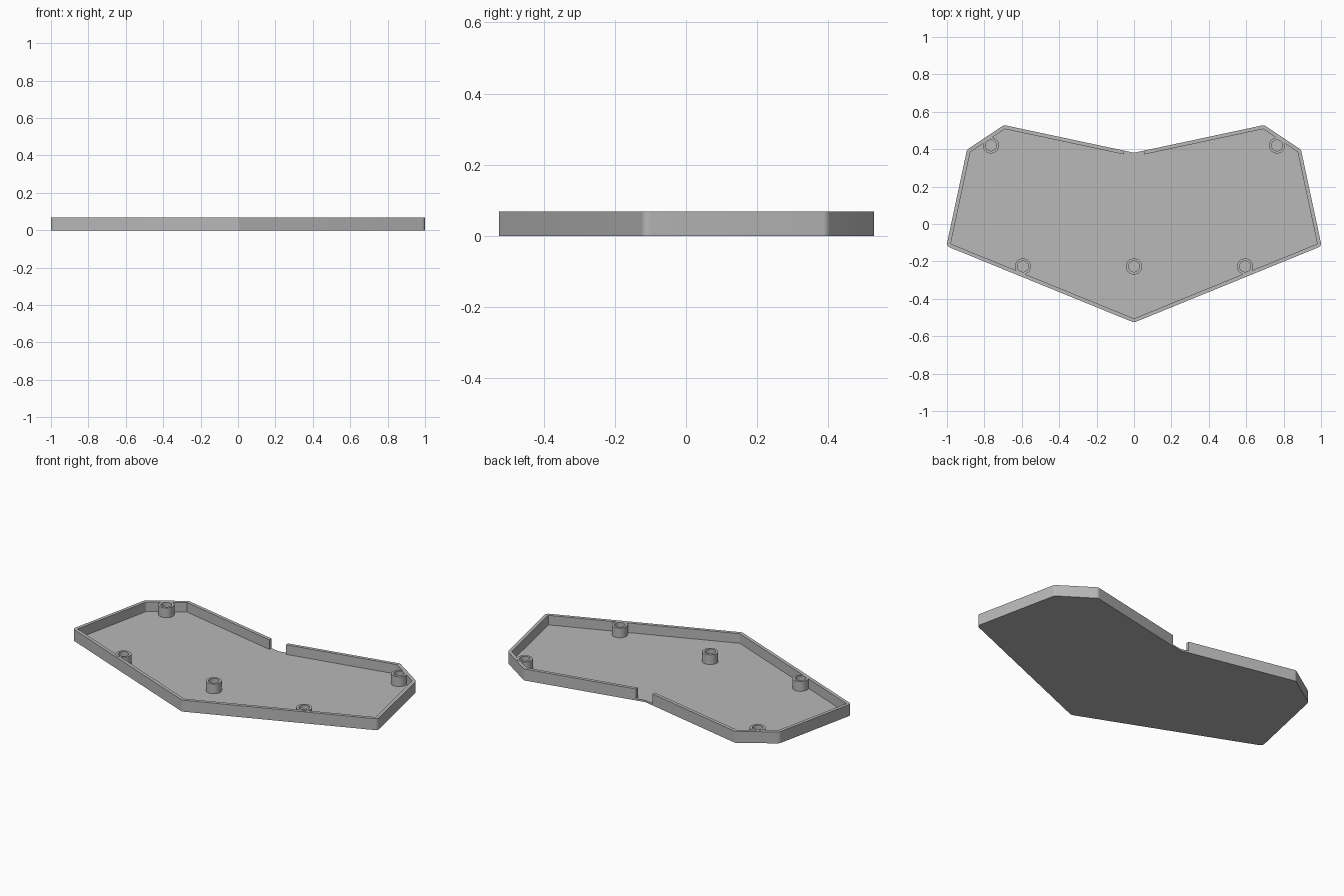
import bpy, bmesh, math
from mathutils import Vector

if "Cube" in bpy.data.objects:
    bpy.data.objects.remove(bpy.data.objects["Cube"])

H, FLOOR, WALL = 0.068, 0.011, 0.02

grey = bpy.data.materials.new("plain grey")
grey.diffuse_color = (0.48, 0.48, 0.48, 1)
grey.use_nodes = True
grey.node_tree.nodes["Principled BSDF"].inputs["Base Color"].default_value = grey.diffuse_color

# Sharp outline, counter-clockwise: right half mirrored to the left; last value is the corner radius
right = [(1.003, -0.118, 0.022), (0.893, 0.397, 0.03), (0.695, 0.529, 0.022)]
outline = [(0, -0.527, 0.022)] + right + [(0, 0.381, 0.06)] + [(-x, y, r) for x, y, r in reversed(right)]


def rounded(inset):
    """Outline moved inwards by inset, with rounded corners."""
    pts = [Vector(p[:2]) for p in outline]
    n, result = len(pts), []
    for i, p in enumerate(pts):
        d0 = (p - pts[i - 1]).normalized()
        d1 = (pts[(i + 1) % n] - p).normalized()
        turn = math.atan2(d0.x * d1.y - d0.y * d1.x, d0.dot(d1))
        n0, n1 = Vector((-d0.y, d0.x)), Vector((-d1.y, d1.x))
        corner = p + (n0 + n1) * inset / (1 + n0.dot(n1))
        side = 1 if turn > 0 else -1
        r = max(outline[i][2] - side * inset, 0.004)
        centre = corner + (n0 + n1) * side * r / (1 + n0.dot(n1))
        start = math.atan2(-n0.y * side, -n0.x * side)
        for k in range(9):
            a = start + turn * k / 8
            result.append((centre.x + r * math.cos(a), centre.y + r * math.sin(a)))
    return result


def finish(name, bm):
    bmesh.ops.recalc_face_normals(bm, faces=bm.faces)
    me = bpy.data.meshes.new(name)
    bm.to_mesh(me)
    bm.free()
    me.materials.append(grey)
    ob = bpy.data.objects.new(name, me)
    bpy.context.collection.objects.link(ob)
    return ob


def prism(name, pts, z0, z1):
    bm = bmesh.new()
    face = bm.faces.new([bm.verts.new((x, y, z0)) for x, y in pts])
    ext = bmesh.ops.extrude_face_region(bm, geom=[face])
    top = [g for g in ext["geom"] if isinstance(g, bmesh.types.BMVert)]
    bmesh.ops.translate(bm, verts=top, vec=(0, 0, z1 - z0))
    return finish(name, bm)


def smooth(ob):
    bpy.ops.object.select_all(action='DESELECT')
    bpy.context.view_layer.objects.active = ob
    ob.select_set(True)
    bpy.ops.object.shade_smooth_by_angle(angle=math.radians(20))


def cut(ob, cutter):
    mod = ob.modifiers.new("cut", 'BOOLEAN')
    mod.operation, mod.solver, mod.object = 'DIFFERENCE', 'EXACT', cutter
    bpy.context.view_layer.objects.active = ob
    bpy.ops.object.modifier_apply(modifier=mod.name)
    bpy.data.objects.remove(cutter)


# Tray: solid slab, hollowed, with an opening in the back wall
tray = prism("tray", rounded(0), 0, H)
cut(tray, prism("pocket", rounded(WALL), FLOOR, H + 0.1))
cut(tray, prism("opening", [(-0.055, 0.3), (0.055, 0.3), (0.055, 0.5), (-0.055, 0.5)], FLOOR, H + 0.1))
smooth(tray)


# Hollow screw posts
def post(name, x, y, r_out=0.043, r_in=0.029, z1=H + 0.001, n=40):
    bm = bmesh.new()
    profile = [(r_out, FLOOR), (r_out, z1), (r_in, z1), (r_in, FLOOR)]
    rings = [[bm.verts.new((x + r * math.cos(math.tau * k / n), y + r * math.sin(math.tau * k / n), z))
              for k in range(n)] for r, z in profile]
    for a, b in zip(rings, rings[1:] + rings[:1]):
        for k in range(n):
            j = (k + 1) % n
            bm.faces.new((a[k], a[j], b[j], b[k]))
    smooth(finish(name, bm))


post("centre_post", 0, -0.227)
for label, s in (("left", -1), ("right", 1)):
    post(label + "_front_post", s * 0.594, -0.227)
    post(label + "_back_post", s * 0.765, 0.42)
